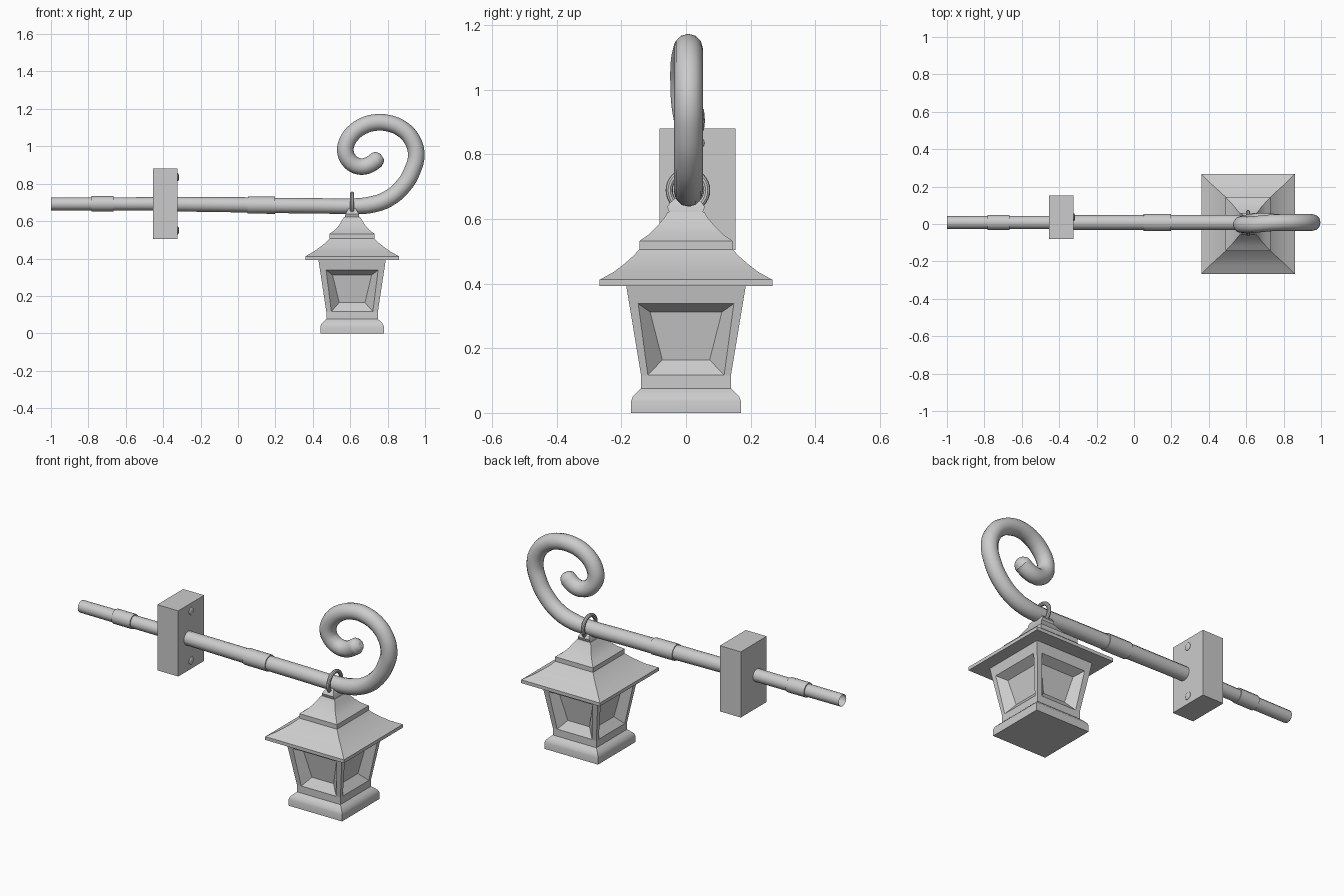
import bpy, bmesh, math
from mathutils import Vector

if "Cube" in bpy.data.objects:
    bpy.data.objects.remove(bpy.data.objects["Cube"])

CX = 0.61      # lantern axis
AY = 0.008     # arm axis in y


def finish(name, bm, smooth=True):
    bmesh.ops.recalc_face_normals(bm, faces=bm.faces[:])
    me = bpy.data.meshes.new(name)
    bm.to_mesh(me)
    bm.free()
    ob = bpy.data.objects.new(name, me)
    bpy.context.collection.objects.link(ob)
    if smooth:
        smooth_object(ob)
    return ob


def smooth_object(ob):
    bpy.ops.object.select_all(action='DESELECT')
    ob.select_set(True)
    bpy.context.view_layer.objects.active = ob
    bpy.ops.object.shade_smooth_by_angle(angle=math.radians(32))


def square_loft(name, profile):
    """Rectangular sections (half x, half y, z) joined into a closed solid."""
    bm = bmesh.new()
    rings = [[bm.verts.new((CX + sx * hx, sy * hy, z))
              for sx, sy in ((-1, -1), (1, -1), (1, 1), (-1, 1))]
             for hx, hy, z in profile]
    for a, b in zip(rings, rings[1:]):
        for i in range(4):
            j = (i + 1) % 4
            bm.faces.new((a[i], a[j], b[j], b[i]))
    bm.faces.new(rings[0])
    bm.faces.new(rings[-1])
    return finish(name, bm)


def tube(name, pts, kind='POLY', caps=True, res=8):
    """Round tube through (x, y, z, radius) points."""
    cu = bpy.data.curves.new(name, 'CURVE')
    cu.dimensions = '3D'
    cu.bevel_depth = 1.0
    cu.bevel_resolution = 4
    cu.resolution_u = res
    cu.use_fill_caps = caps
    sp = cu.splines.new(kind)
    seq = sp.points if kind == 'POLY' else sp.bezier_points
    seq.add(len(pts) - 1)
    for p, (x, y, z, r) in zip(seq, pts):
        p.co = (x, y, z, 1) if kind == 'POLY' else (x, y, z)
        p.radius = r
        if kind == 'BEZIER':
            p.handle_left_type = p.handle_right_type = 'AUTO'
    ob = bpy.data.objects.new(name, cu)
    bpy.context.collection.objects.link(ob)
    bpy.ops.object.select_all(action='DESELECT')
    ob.select_set(True)
    bpy.context.view_layer.objects.active = ob
    bpy.ops.object.convert(target='MESH')
    smooth_object(bpy.context.view_layer.objects.active)


# Lantern base with rounded shoulder
square_loft("lantern_base", [
    (.17, .17, 0), (.17, .17, .036), (.165, .165, .05), (.152, .152, .064),
    (.138, .139, .076), (.138, .139, .116)])

# Lantern roof: wide concave brim, step, and upper cap
square_loft("lantern_roof", [
    (.25, .267, .393), (.25, .267, .412), (.205, .222, .437), (.17, .19, .462),
    (.142, .165, .484), (.12, .144, .506), (.12, .144, .532), (.093, .115, .552),
    (.07, .09, .577), (.055, .068, .603), (.042, .056, .622)])
square_loft("roof_finial", [
    (.04, .05, .615), (.036, .058, .637), (.03, .05, .65), (.014, .02, .675)])


# Lantern body: four tapered sides, each with a deep splayed recess
def body():
    bm = bmesh.new()
    z0, z1 = .116, .393

    def half(z, axis):
        lo, hi = ((.138, .18), (.139, .185))[axis]
        return lo + (hi - lo) * (z - z0) / (z1 - z0)

    for axis in (0, 1):
        k = 0.94 if axis == 1 else 1.0    # panel facing y is slightly narrower
        for side in (-1, 1):
            def pt(w, z, depth):
                d = side * (half(z, axis) - depth)
                return bm.verts.new((CX + d, w, z) if axis == 0 else (CX + w, d, z))

            def quad(wb, zb, wt, zt, depth):
                return [pt(-wb, zb, depth), pt(wb, zb, depth),
                        pt(wt, zt, depth), pt(-wt, zt, depth)]

            outer = quad(half(z0, 1 - axis), z0, half(z1, 1 - axis), z1, 0)
            hole = quad(.118 * k, z0 + .001, .148 * k, .338, 0)
            pane = quad(.077 * k * .95, .164, .117 * k * .95, .312, .045)
            for a, b in ((outer, hole), (hole, pane)):
                for i in range(4):
                    j = (i + 1) % 4
                    bm.faces.new((a[i], a[j], b[j], b[i]))
            bm.faces.new(pane)
    bmesh.ops.remove_doubles(bm, verts=bm.verts[:], dist=.0004)
    finish("lantern_body", bm, smooth=False)


body()

# Hanging ring around the arm
bpy.ops.mesh.primitive_torus_add(location=(CX, AY - .002, .689), rotation=(0, math.pi / 2, 0),
                                 major_radius=.058, minor_radius=.011,
                                 major_segments=32, minor_segments=10)
bpy.context.object.name = "hanging_ring"
smooth_object(bpy.context.object)

# Mounting block and screws
bm = bmesh.new()
bmesh.ops.create_cube(bm, size=1)
for v in bm.verts:
    v.co = Vector((-.389 + v.co.x * .133, .036 + v.co.y * .235, .692 + v.co.z * .377))
finish("mounting_block", bm, smooth=False)
for z in (.835, .55):
    bpy.ops.mesh.primitive_uv_sphere_add(segments=16, ring_count=8, radius=.021,
                                         location=(-.322, .036, z))
    bpy.context.object.name = "screw_head"
    bpy.context.object.scale.x = .35
    smooth_object(bpy.context.object)

# Rear pole and sleeves
tube("rear_pole", [(-1, AY, .692, .034), (-.4, AY, .692, .036)], caps=False)
tube("rear_sleeve", [(-.782, AY, .693, .041), (-.665, AY, .693, .041)])
tube("front_pole", [(-.36, AY, .691, .039), (.12, AY, .686, .041)])
tube("front_sleeve", [(.052, AY, .686, .046), (.197, AY, .685, .046)])

# Front arm ending in a spiral scroll
scroll = [
    (.12, .684, 0), (.4, .682, 0), (.607, .68, 0), (.703, .686, 0), (.80, .718, 0),
    (.885, .79, 0), (.933, .872, 0), (.953, .956, 0), (.93, 1.036, 0), (.872, 1.096, 0),
    (.80, 1.124, 0), (.736, 1.127, -.002), (.67, 1.109, -.008), (.613, 1.068, -.012),
    (.58, 1.015, -.012), (.575, .967, -.01), (.595, .924, -.004), (.632, .897, .002),
    (.671, .892, .006), (.709, .905, .006), (.745, .93, .004)]
path = [(x, AY + y, z, .041 if x < .61 and i < 3 else .0445)
        for i, (x, z, y) in enumerate(scroll)]
path += [(.763, AY + .004, .94, .032), (.771, AY + .004, .945, .016)]
tube("scroll_arm", path, kind='BEZIER', res=4)
